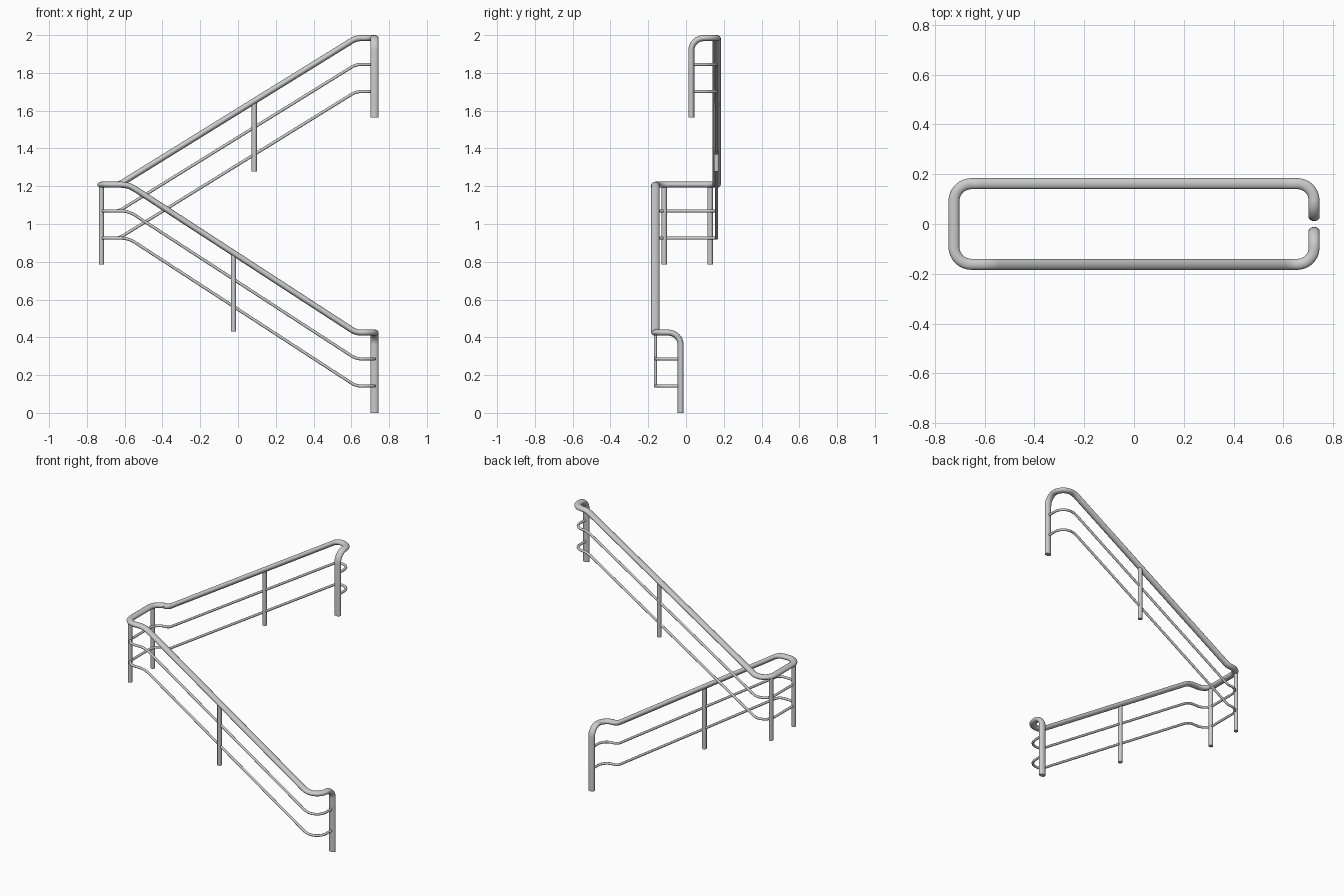
import bpy, math
from mathutils import Vector

if "Cube" in bpy.data.objects:
    bpy.data.objects.remove(bpy.data.objects["Cube"])

SIDES = 20
UP = Vector((0, 0, 1))


def rounded_path(points, steps=8):
    """Round each inner corner of (x, y, z, trim) points with an arc."""
    pts = [Vector(p[:3]) for p in points]
    out = [pts[0]]
    for i in range(1, len(pts) - 1):
        p, trim = pts[i], points[i][3]
        u, v = (pts[i - 1] - p).normalized(), (pts[i + 1] - p).normalized()
        half = u.angle(v) / 2
        radius = trim * math.tan(half)
        centre = p + (u + v).normalized() * (trim / math.cos(half))
        a, b = p + u * trim - centre, p + v * trim - centre
        for k in range(steps + 1):
            out.append(centre + a.normalized().slerp(b.normalized(), k / steps) * radius)
    out.append(pts[-1])
    return out


def sweep(name, path, half_w, half_h):
    """Sweep an ellipse whose wide axis stays level."""
    verts, faces = [], []
    n = len(path)
    for i, c in enumerate(path):
        t = Vector()
        if i > 0:
            t += (c - path[i - 1]).normalized()
        if i < n - 1:
            t += (path[i + 1] - c).normalized()
        t.normalize()
        w = t.cross(UP)
        w = w.normalized() if w.length > 0.02 else Vector((-1, 0, 0))
        h = t.cross(w)
        for j in range(SIDES):
            a = 2 * math.pi * j / SIDES
            verts.append(c + w * half_w * math.cos(a) + h * half_h * math.sin(a))
    for i in range(n - 1):
        for j in range(SIDES):
            k = (j + 1) % SIDES
            faces.append((i * SIDES + j, i * SIDES + k, (i + 1) * SIDES + k, (i + 1) * SIDES + j))
    faces.append(tuple(reversed(range(SIDES))))
    faces.append(tuple(range((n - 1) * SIDES, n * SIDES)))
    mesh = bpy.data.meshes.new(name)
    mesh.from_pydata(verts, [], faces)
    for p in mesh.polygons:
        p.use_smooth = len(p.vertices) == 4
    obj = bpy.data.objects.new(name, mesh)
    bpy.context.collection.objects.link(obj)
    return obj


# Shared route: lower flight, landing turn, upper flight
X, Y, END = 0.723, 0.162, 0.028
LOW, MID, TOP = 0.425, 1.208, 1.984
route = [
    (X, -Y, LOW, 0.067), (0.625, -Y, LOW, 0.028),
    (-0.58, -Y, MID, 0.04), (-X, -Y, MID, 0.07),
    (-X, Y, MID, 0.07), (-0.63, Y, MID, 0.022),
    (0.625, Y, TOP, 0.028), (X, Y, TOP, 0.067),
]

# Handrail with its end posts bent down in one piece
rail = [(X, -END, 0, 0), (X, -END, LOW, 0.066)] + route + [(X, END, TOP, 0.066), (X, END, 1.565, 0)]
sweep("handrail", rounded_path(rail), 0.022, 0.016)

# Two thin bars following the handrail below
for name, drop in (("upper_bar", 0.139), ("lower_bar", 0.283)):
    bar = [(X, -END, LOW, 0)] + route + [(X, END, TOP, 0)]
    bar = [(x, y, z - drop, r) for x, y, z, r in bar]
    sweep(name, rounded_path(bar), 0.008, 0.008)

# Straight support posts
for name, x, y, z0, z1 in (
    ("lower_flight_post", -0.024, -Y, 0.43, 0.848),
    ("landing_front_post", -X, -0.115, 0.785, MID),
    ("landing_back_post", -X, 0.128, 0.785, MID),
    ("upper_flight_post", 0.086, Y, 1.278, 1.645),
):
    sweep(name, [Vector((x, y, z0)), Vector((x, y, z1))], 0.014, 0.014)
